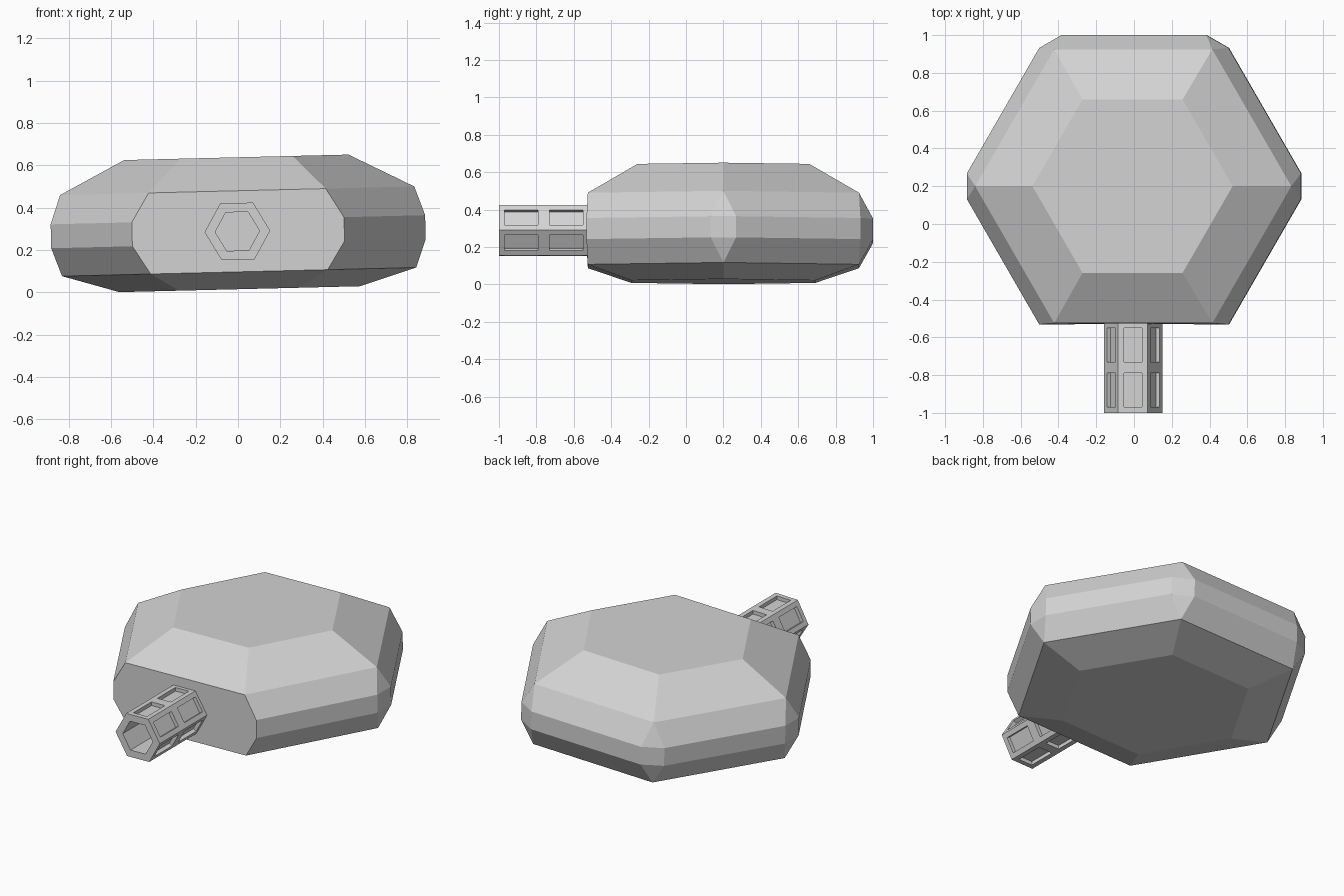
import bpy, bmesh, math
from mathutils import Vector

cube = bpy.data.objects.get("Cube")
if cube:
    bpy.data.objects.remove(cube, do_unlink=True)

grey = bpy.data.materials.new("plain grey")
grey.use_nodes = True
COLOUR = (0.65, 0.65, 0.65, 1)
grey.diffuse_color = COLOUR
grey.node_tree.nodes["Principled BSDF"].inputs["Base Color"].default_value = COLOUR

TILT = math.radians(-1.4)   # the whole model leans slightly to one side


def add_object(name, bm, location):
    bmesh.ops.recalc_face_normals(bm, faces=bm.faces)
    mesh = bpy.data.meshes.new(name)
    bm.to_mesh(mesh)
    bm.free()
    mesh.materials.append(grey)
    obj = bpy.data.objects.new(name, mesh)
    obj.location = location
    obj.rotation_euler.y = TILT
    bpy.context.collection.objects.link(obj)
    return obj


def hexagon(radius):
    return [Vector((radius * math.cos(i * math.pi / 3),
                    radius * math.sin(i * math.pi / 3), 0)) for i in range(6)]


# Body: stacked hexagon rings, with cut corners on the two widest rings
CENTRE_Z = 0.32
bm = bmesh.new()
for radius, z in ((0.53, 0.638), (0.837, 0.48), (0.837, 0.097), (0.568, 0.015)):
    for p in hexagon(radius):
        bm.verts.new((p.x, p.y, z - CENTRE_Z))
for z in (0.343, 0.23):
    corners = hexagon(0.924)
    for i, p in enumerate(corners):
        for q in (corners[i - 1], corners[(i + 1) % 6]):
            v = p.lerp(q, 0.085)
            if v.y > -0.75:      # the front side is left flat for the barrel
                bm.verts.new((v.x, v.y, z - CENTRE_Z))
bmesh.ops.convex_hull(bm, input=bm.verts)
bmesh.ops.dissolve_limit(bm, angle_limit=math.radians(5),
                         verts=bm.verts, edges=bm.edges)
add_object("body", bm, (0, 0.2, CENTRE_Z))

# Barrel: hexagonal tube with two recessed panels on each side
bm = bmesh.new()


def ring(radius, y):
    return [bm.verts.new((p.x, y, p.y)) for p in hexagon(radius)]


def bridge(a, b):
    return [bm.faces.new((a[i], a[(i + 1) % 6], b[(i + 1) % 6], b[i]))
            for i in range(6)]


outer = [ring(0.155, y) for y in (-1, -0.76, -0.52)]
inner = [ring(0.105, y) for y in (-1, -0.52)]
panels = bridge(outer[0], outer[1]) + bridge(outer[1], outer[2])
bridge(inner[0], inner[1])
bridge(outer[0], inner[0])
bridge(outer[2], inner[1])
bmesh.ops.recalc_face_normals(bm, faces=bm.faces)
bmesh.ops.inset_individual(bm, faces=panels, thickness=0.03, use_even_offset=True)
for floor in bmesh.ops.extrude_discrete_faces(bm, faces=panels)["faces"]:
    c = floor.calc_center_median()
    inward = Vector((-c.x, 0, -c.z)).normalized()
    bmesh.ops.translate(bm, verts=floor.verts, vec=inward * 0.023)

# Extruding single faces leaves the recess walls to be checked for gaps
bmesh.ops.remove_doubles(bm, verts=bm.verts, dist=0.0001)
add_object("barrel", bm, (-0.003, 0, 0.288))
